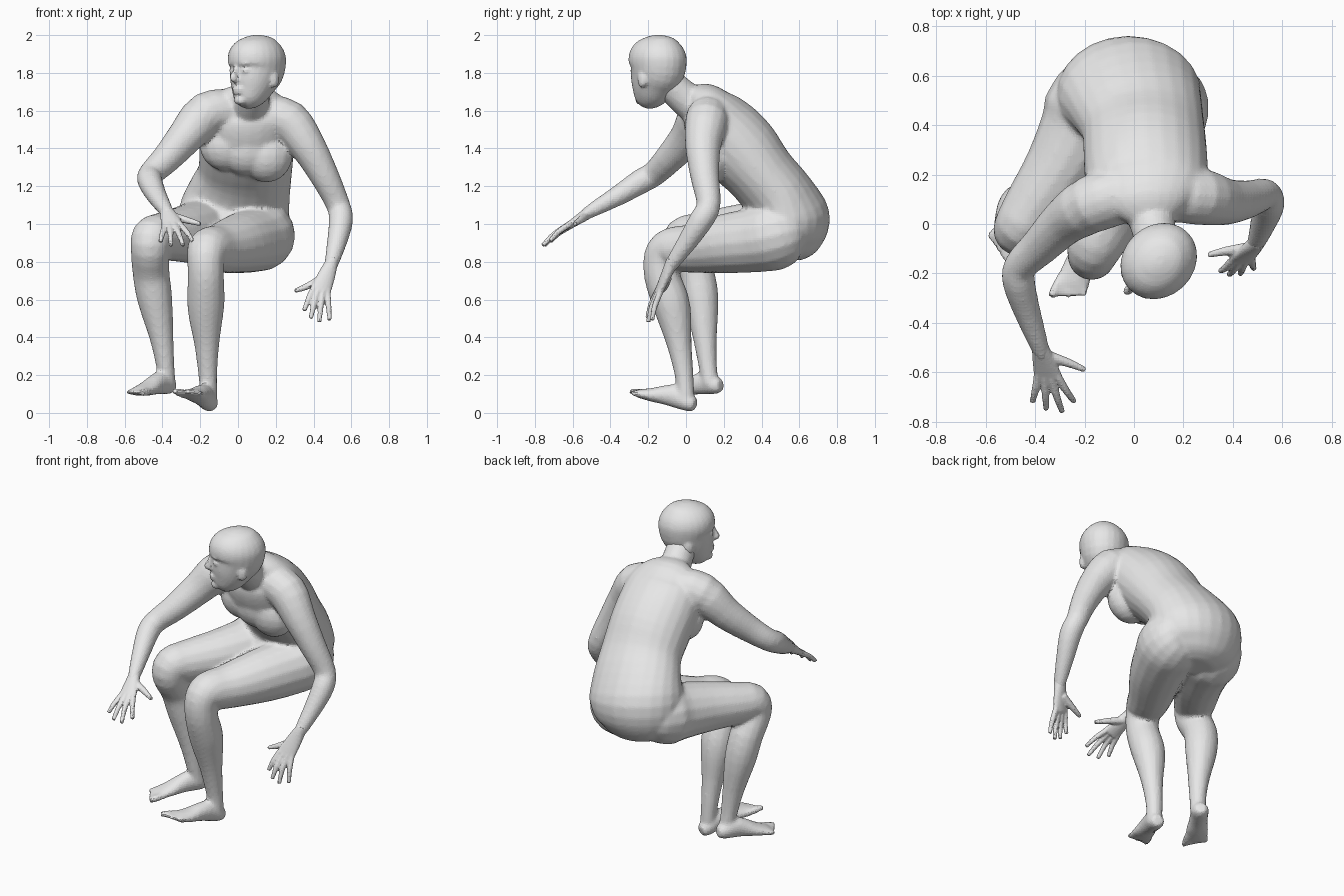
import bpy, bmesh, math
from mathutils import Vector, Matrix

cube = bpy.data.objects.get("Cube")
if cube:
    bpy.data.objects.remove(cube, do_unlink=True)

skin = bpy.data.materials.new("plain_grey")
skin.use_nodes = True
GREY = (0.8, 0.8, 0.8, 1)
skin.diffuse_color = GREY
for node in skin.node_tree.nodes:
    if node.type == 'BSDF_PRINCIPLED':
        node.inputs["Base Color"].default_value = GREY


def refine(rows, steps):
    """Catmull-Rom interpolation of the stations of a loft."""
    out = []
    for i in range(len(rows) - 1):
        p0, p1 = rows[max(i - 1, 0)], rows[i]
        p2, p3 = rows[i + 1], rows[min(i + 2, len(rows) - 1)]
        for s in range(steps):
            t = s / steps
            out.append([b + t * ((c - a) / 2 + t * ((a - 2.5 * b + 2 * c - d / 2)
                        + t * (1.5 * (b - c) + (d - a) / 2)))
                        for a, b, c, d in zip(p0, p1, p2, p3)])
    return out + [list(rows[-1])]


def loft(bm, rows, ref=(1, 0, 0), sides=16, steps=3):
    """Closed tube through stations (x, y, z, half width[, half depth])."""
    rows = refine(rows, steps)
    pts = [Vector(r[:3]) for r in rows]
    ref = Vector(ref)
    rings = []
    for i, r in enumerate(rows):
        t = (pts[min(i + 1, len(pts) - 1)] - pts[max(i - 1, 0)]).normalized()
        a = (ref - t * ref.dot(t)).normalized()
        b = t.cross(a)
        ring = []
        for k in range(sides):
            ang = math.tau * k / sides
            ring.append(bm.verts.new(pts[i] + a * r[3] * math.cos(ang)
                                     + b * r[-1] * math.sin(ang)))
        rings.append(ring)
    for lo, hi in zip(rings, rings[1:]):
        for k in range(sides):
            n = (k + 1) % sides
            bm.faces.new((lo[k], lo[n], hi[n], hi[k]))
    bm.faces.new(rings[0][::-1])
    bm.faces.new(rings[-1])


def ellipsoid(bm, centre, radii):
    bmesh.ops.create_uvsphere(bm, u_segments=16, v_segments=10, radius=1,
                              matrix=Matrix.Translation(centre) @ Matrix.Diagonal((*radii, 1)))


def finish(bm, name, voxel, smoothing):
    """Fuse the overlapping volumes into one flat-faced skin."""
    mesh = bpy.data.meshes.new(name)
    bm.to_mesh(mesh)
    bm.free()
    mesh.materials.append(skin)
    obj = bpy.data.objects.new(name, mesh)
    bpy.context.scene.collection.objects.link(obj)
    fuse = obj.modifiers.new("fuse", 'REMESH')
    fuse.mode = 'VOXEL'
    fuse.voxel_size = voxel
    relax = obj.modifiers.new("relax", 'SMOOTH')
    relax.factor = 0.5
    relax.iterations = smoothing


# Torso: pelvis up to the collar, leaning forward
body = bmesh.new()
loft(body, [
    (-.03, .53, .81, .1, .08), (-.03, .53, .85, .2, .165), (-.03, .525, .92, .265, .215),
    (-.02, .52, 1.04, .295, .24), (.005, .485, 1.15, .275, .195),
    (.035, .40, 1.26, .25, .185), (.045, .30, 1.38, .25, .205),
    (.05, .20, 1.49, .25, .2), (.06, .13, 1.585, .235, .165),
    (.06, .09, 1.645, .19, .115), (.065, .04, 1.675, .13, .07),
    (.07, 0, 1.69, .06, .035)], sides=24)

# Chest, breastbone and neck
ellipsoid(body, (-.06, .14, 1.42), (.145, .11, .14))
ellipsoid(body, (.15, .14, 1.365), (.14, .115, .145))
ellipsoid(body, (.05, .13, 1.4), (.16, .11, .145))
loft(body, [(.06, .09, 1.6, .11), (.075, 0, 1.66, .092), (.1, -.12, 1.77, .085)])

# Arms, shoulder to just inside the hand
left_arm = [(.15, .12, 1.575, .11), (.27, .11, 1.54, .115), (.37, .09, 1.41, .095),
            (.46, .1, 1.25, .077), (.53, .12, 1.1, .064), (.545, .08, 1.02, .065),
            (.525, .01, .91, .054), (.492, -.08, .78, .036), (.475, -.11, .73, .022)]
right_arm = [(-.04, .12, 1.6, .115), (-.17, .08, 1.58, .118), (-.28, .01, 1.46, .097),
             (-.38, -.09, 1.345, .079), (-.46, -.17, 1.265, .067), (-.465, -.24, 1.225, .066),
             (-.43, -.36, 1.15, .054), (-.377, -.51, 1.065, .036), (-.362, -.56, 1.03, .022)]
for arm in (left_arm, right_arm):
    loft(body, arm, ref=(1, 0, 1))

# Legs, buttock to ankle
left_leg = [(.11, .62, .97, .08), (.12, .57, .965, .15), (.12, .47, .94, .185),
            (.08, .36, .915, .172), (0, .2, .895, .157),
            (-.1, .03, .87, .13), (-.155, -.08, .865, .115), (-.17, -.125, .82, .1),
            (-.17, -.125, .72, .096), (-.17, -.085, .6, .1), (-.17, -.06, .5, .09),
            (-.165, -.035, .36, .066), (-.16, -.01, .2, .05), (-.155, 0, .08, .046)]
right_leg = [(-.14, .62, .97, .08), (-.16, .57, .97, .15), (-.18, .47, .965, .185),
             (-.22, .37, .955, .168), (-.3, .22, .945, .148),
             (-.41, .06, .935, .124), (-.455, -.01, .925, .112), (-.465, -.02, .86, .103),
             (-.46, .05, .74, .098), (-.44, .08, .6, .093), (-.405, .1, .4, .064),
             (-.385, .115, .25, .049), (-.375, .13, .15, .046)]
for leg in (left_leg, right_leg):
    loft(body, leg)


def foot(bm, heel, toe, inner):
    """Sole and instep with five toes; inner is the sign of the big toe's side."""
    heel, toe = Vector(heel), Vector(toe)
    across = Vector((0, 0, 1)).cross(toe - heel).normalized()
    if across.x * inner < 0:
        across = -across
    rows = []
    for t, width, height, lift in ((0, .034, .034, 0), (.1, .05, .048, .005),
                                   (.28, .052, .062, .025), (.45, .055, .052, .02),
                                   (.62, .064, .038, .008), (.84, .07, .022, 0)):
        rows.append((*(heel.lerp(toe, t) + Vector((0, 0, lift))), width, height))
    loft(bm, rows, ref=across)
    for i in range(5):
        offset = across * (.052 - .026 * i)
        radius = .022 if i == 0 else .016
        root = heel.lerp(toe, .74) + offset * .9
        tip = heel.lerp(toe, 1.02 - .03 * i) + offset * 1.2
        loft(bm, [(*root, radius), (*root.lerp(tip, .6), radius), (*tip, radius * .75)],
             ref=across, sides=8)


foot(body, (-.14, .05, .042), (-.275, -.31, .115), -1)
foot(body, (-.35, .185, .145), (-.56, -.12, .105), 1)
finish(body, "body", .0115, 7)

# Head, shaped facing forward and then turned to its right
head = bmesh.new()
loft(head, [
    (0, -.1, 1.625, .03, .03), (0, -.085, 1.65, .068, .068),
    (0, -.055, 1.7, .1, .107), (0, -.028, 1.76, .122, .135),
    (0, -.002, 1.82, .138, .159), (0, 0, 1.88, .144, .165),
    (0, .003, 1.93, .128, .148), (0, .005, 1.97, .094, .11),
    (0, .005, 1.99, .058, .07), (0, .005, 2.0, .02, .025)], sides=24)
loft(head, [(0, -.15, 1.84, .012), (0, -.168, 1.795, .015),
            (0, -.176, 1.772, .02), (0, -.152, 1.758, .016)], sides=8)
ellipsoid(head, (0, -.136, 1.85), (.08, .024, .018))    # brow
ellipsoid(head, (0, -.148, 1.716), (.036, .016, .01))   # upper lip
ellipsoid(head, (0, -.145, 1.695), (.032, .016, .01))   # lower lip
ellipsoid(head, (0, -.125, 1.655), (.038, .028, .026))  # chin
for side in (-1, 1):
    ellipsoid(head, (side * .05, -.135, 1.812), (.022, .015, .011))  # eye
    ellipsoid(head, (side * .126, .01, 1.765), (.017, .03, .045))    # ear
head.transform(Matrix.Translation((.1, -.15, 0)) @ Matrix.Rotation(math.radians(-46), 4, 'Z'))
finish(head, "head", .01, 4)


def hand(name, wrist, knuckles, tips, thumb):
    """Palm, four slightly bent fingers (index first) and thumb."""
    bm = bmesh.new()
    wrist = Vector(wrist)
    knuckles = [Vector(k) for k in knuckles]
    across = knuckles[0] - knuckles[-1]
    middle = (knuckles[0] + knuckles[-1]) / 2
    heel = wrist.lerp(middle, .35)
    cuff = wrist.lerp(middle, -.2)
    loft(bm, [(*cuff, .033, .033), (*wrist, .036, .033), (*heel, .046, .028),
              (*middle, across.length / 2 + .014, .019)], ref=across)
    for start, tip in zip(knuckles, map(Vector, tips)):
        root = start.lerp(wrist, .15)
        bend = start.lerp(tip, .5) + Vector((0, -.005, .005))
        loft(bm, [(*root, .017), (*start, .017), (*bend, .0155), (*tip, .012)],
             ref=across, sides=8)
    loft(bm, [(*p, r) for p, r in zip(thumb, (.026, .019, .012))], ref=(0, 1, 1), sides=8)
    finish(bm, name, .007, 2)


hand("left_hand", (.492, -.08, .785),
     [(.39, -.155, .64), (.415, -.16, .625), (.445, -.155, .62), (.475, -.14, .63)],
     [(.35, -.19, .54), (.385, -.205, .5), (.43, -.2, .48), (.485, -.18, .49)],
     [(.455, -.1, .715), (.37, -.11, .672), (.3, -.125, .645)])
hand("right_hand", (-.378, -.505, 1.067),
     [(-.3, -.63, .99), (-.33, -.64, .985), (-.36, -.635, .985), (-.39, -.62, .985)],
     [(-.24, -.72, .91), (-.29, -.76, .885), (-.355, -.75, .885), (-.41, -.72, .905)],
     [(-.365, -.53, 1.045), (-.27, -.56, 1.02), (-.198, -.59, 1.0)])
